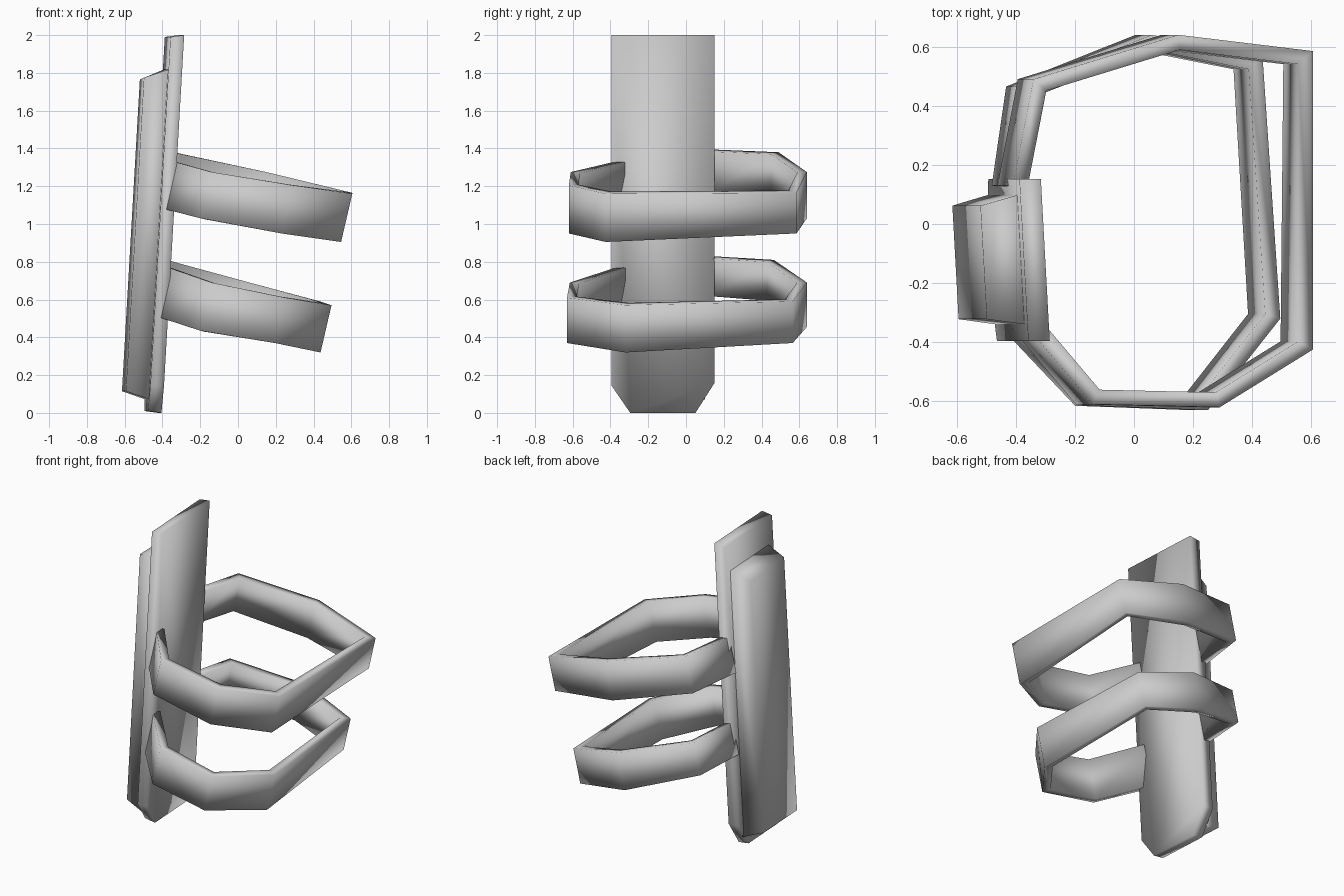
import bpy, bmesh, math
from mathutils import Vector

if "Cube" in bpy.data.objects:
    bpy.data.objects.remove(bpy.data.objects["Cube"], do_unlink=True)

grey = bpy.data.materials.new("plain grey")
grey.use_nodes = True
GREY = (0.6, 0.6, 0.6, 1)
grey.diffuse_color = GREY
grey.node_tree.nodes["Principled BSDF"].inputs["Base Color"].default_value = GREY


def loft(name, rings):
    """Skin equal-length rings of points, cap both ends, smooth shade."""
    bm = bmesh.new()
    rows = [[bm.verts.new(p) for p in ring] for ring in rings]
    n = len(rows[0])
    for a, b in zip(rows, rows[1:]):
        for i in range(n):
            j = (i + 1) % n
            bm.faces.new((a[i], a[j], b[j], b[i]))
    bm.faces.new(rows[0][::-1])
    bm.faces.new(rows[-1])
    bmesh.ops.recalc_face_normals(bm, faces=bm.faces)
    for f in bm.faces:
        f.smooth = True
    me = bpy.data.meshes.new(name)
    bm.to_mesh(me)
    bm.free()
    me.materials.append(grey)
    ob = bpy.data.objects.new(name, me)
    bpy.context.collection.objects.link(ob)
    return ob


def lean(y, z, depth):
    """Point on the leaning, slightly turned plate, depth behind its face."""
    return Vector((-0.40 + 0.0575 * z - 0.055 * (y + 0.395) - depth, y, z))


# Long plate with clipped lower corners
outline = [(-0.395, 2.0), (0.152, 2.0), (0.152, 0.16), (0.05, 0.0),
           (-0.295, 0.0), (-0.395, 0.145)]
loft("plate", [[lean(y, z, 0) for y, z in outline],
               [lean(y, max(z, 0.01) - (0.01 if z > 1 else 0), 0.072) for y, z in outline]])

# Tapered rib along the back of the plate
base = [(-0.34, 1.82), (0.10, 1.82), (0.10, 0.07), (-0.34, 0.07)]
crest = [(-0.322, 1.775), (0.062, 1.765), (0.062, 0.115), (-0.322, 0.115)]
loft("back_rib", [[lean(y, z, 0.065) for y, z in base],
                  [lean(y, z, 0.196) for y, z in crest]])


def strap(name, path, thick=0.05, shift=0.058):
    """Bent band: path holds outer x, y, top z and bottom z."""
    pts = [Vector(p[:2]) for p in path]
    rings = []
    for i, (x, y, top, low) in enumerate(path):
        dirs = []
        if i:
            dirs.append((pts[i] - pts[i - 1]).normalized())
        if i < len(pts) - 1:
            dirs.append((pts[i + 1] - pts[i]).normalized())
        normals = [Vector((-d.y, d.x)) for d in dirs]
        m = sum(normals, Vector((0, 0))).normalized()
        off = m * (thick / m.dot(normals[0]))
        s = shift * (top - low) / 0.25
        rise = -0.24 * off.x
        rings.append([(x, y, top), (x + off.x, y + off.y, top + rise),
                      (x - s + off.x, y + off.y, low + rise), (x - s, y, low)])
    return loft(name, rings)


# Two open straps running from the front edge round to the rear edge
strap("upper_strap", [
    (-0.355, -0.355, 1.335, 1.085), (-0.14, -0.61, 1.275, 1.03),
    (0.29, -0.62, 1.205, 0.95), (0.605, -0.425, 1.16, 0.905),
    (0.605, 0.585, 1.165, 0.95), (0.15, 0.64, 1.275, 1.03),
    (-0.34, 0.49, 1.38, 1.15), (-0.41, 0.13, 1.395, 1.17)])
strap("lower_strap", [
    (-0.385, -0.355, 0.775, 0.515), (-0.14, -0.615, 0.69, 0.435),
    (0.25, -0.63, 0.61, 0.37), (0.495, -0.32, 0.57, 0.32),
    (0.435, 0.565, 0.59, 0.37), (0.06, 0.64, 0.69, 0.455),
    (-0.385, 0.465, 0.81, 0.605), (-0.435, 0.13, 0.83, 0.63)])
